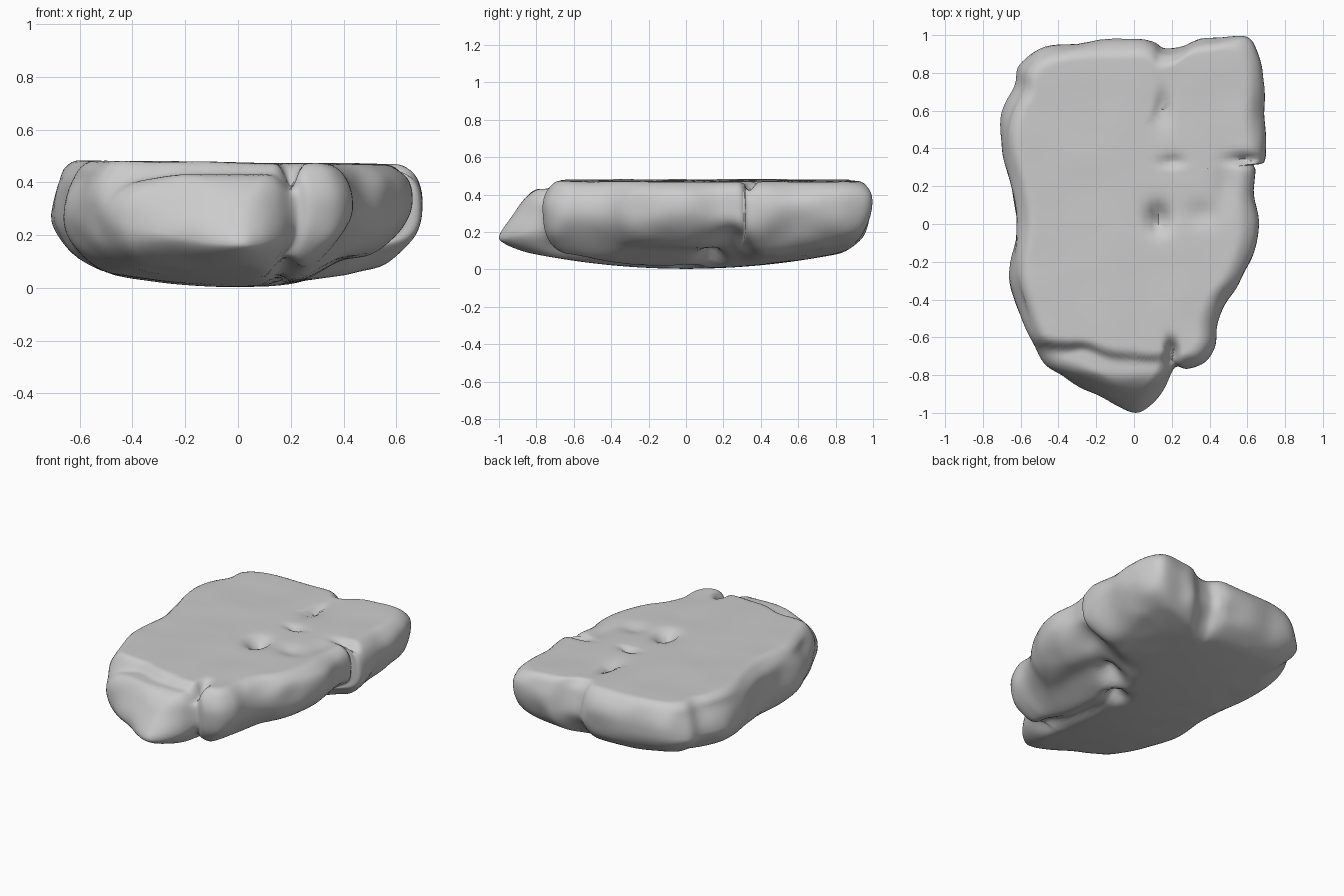
import bpy, bmesh, math
from mathutils import Vector, noise

if "Cube" in bpy.data.objects:
    bpy.data.objects.remove(bpy.data.objects["Cube"])

# Plan outline of the slab, counter-clockwise from the front tip
OUTLINE = [(.01, -1), (.08, -.96), (.16, -.86), (.22, -.76), (.28, -.765), (.38, -.73),
           (.43, -.65), (.44, -.53), (.49, -.4), (.57, -.29), (.63, -.15), (.655, -.02),
           (.64, .15), (.655, .28), (.645, .315), (.70, .33), (.70, .42), (.68, .58),
           (.69, .75), (.67, .9), (.6, .99), (.45, .99), (.35, .98), (.25, .93),
           (.16, .925), (.1, .97), (0, .985), (-.3, .965), (-.5, .92), (-.6, .84),
           (-.62, .73), (-.68, .62), (-.71, .5), (-.7, .36), (-.66, .2), (-.63, 0),
           (-.655, -.2), (-.65, -.32), (-.61, -.46), (-.56, -.6), (-.48, -.74),
           (-.38, -.81), (-.22, -.89), (-.1, -.96)]

# Dents: x, y, radius x, radius y, depth
TOP_DENTS = [(.15, .60, .03, .09, .035), (.2, .33, .05, .03, .03), (.13, .03, .05, .07, .08),
             (.36, .05, .08, .06, .02), (.6, .34, .09, .03, .05), (.2, -.68, .03, .06, .09),
             (.17, .93, .06, .05, .03), (.48, .2, .05, .12, .015)]
BOTTOM_DENTS = [(.18, -.62, .05, .16, .06), (.16, -.28, .04, .22, .03), (.15, 0, .05, .06, .09),
                (.29, .13, .07, .06, .09), (.55, .27, .13, .09, .08), (.17, .95, .06, .08, .04)]


def smooth(a, b, v):
    t = max(0, min(1, (v - a) / (b - a)))
    return t * t * (3 - 2 * t)


def dent(x, y, dents):
    return sum(d * math.exp(-((x - cx) / rx) ** 2 - ((y - cy) / ry) ** 2)
               for cx, cy, rx, ry, d in dents)


def rough(x, y, z, scale):
    return noise.noise(Vector((x, y, z)) * scale)


def resample(points, steps):
    pts = [Vector(p) for p in points]
    out = []
    for i in range(len(pts)):
        a, b, c, d = (pts[(i + k) % len(pts)] for k in (-1, 0, 1, 2))
        for s in range(steps):
            t = s / steps
            out.append(.5 * (2 * b + (c - a) * t + (2 * a - 5 * b + 4 * c - d) * t * t
                             + (3 * b - a - 3 * c + d) * t ** 3))
    return out


def rim_height(x, y):
    nose = (1 - smooth(-1, -.66, y)) * (1 - smooth(.18, .26, x))
    return .275 + .06 * smooth(.2, .6, x) - .11 * nose + .02 * rough(x, y, 1, 3)


def top_height(x, y):
    # Flat top with a broken lower ledge at the front
    edge = -.62 - .06 * smooth(-.3, -.05, x) + .015 * rough(x, y, 4, 6)
    front = (1 - smooth(edge - .06, edge + .01, y)) * (1 - smooth(.17, .23, x))
    ledge = .43 - .21 * smooth(.78, 1.02, -y) - .04 * smooth(.2, .5, -x)
    flat = .475 - .012 * x + .006 * rough(x, y, 2, 4)
    return flat + (ledge - flat) * front - dent(x, y, TOP_DENTS)


def bottom_height(x, y):
    # Shallow hull with an undercut right flank
    hull = .12 * y * y + (.2 * x * x if x < 0 else .25 * max(0, x - .1) ** 2)
    flank = .08 * smooth(.18, .42, x) * smooth(-.85, -.6, y) * (1 - smooth(.15, .4, y))
    bumps = .012 * abs(rough(x, y, 7, 4)) * min(1, abs(x) * 2)
    return .003 + hull + flank + dent(x, y, BOTTOM_DENTS) + bumps


rim = resample(OUTLINE, 5)
spine = [Vector((0, max(-.6, min(.6, p.y)) * .8)) for p in rim]
RINGS = 28
bm = bmesh.new()


def make_ring(k, height, radius):
    t = .97 * (k / RINGS) ** 1.7
    ring = []
    for p, a in zip(rim, spine):
        q = p.lerp(a, t)
        z = rim_height(p.x, p.y)
        if k:
            u = 1 - min(1, (q - p).length / radius)
            z += (height(q.x, q.y) - z) * math.sqrt(1 - u * u)
        ring.append(bm.verts.new((q.x, q.y, z)))
    return ring


def join(lower, upper):
    n = len(lower)
    for i in range(n):
        j = (i + 1) % n
        bm.faces.new((lower[i], lower[j], upper[j], upper[i]))


# Upper and lower shells grow inward from a shared rim
edge_ring = make_ring(0, None, 1)
for height, radius in ((top_height, .11), (bottom_height, .18)):
    prev = edge_ring
    for k in range(1, RINGS + 1):
        ring = make_ring(k, height, radius)
        join(prev, ring)
        prev = ring
    bm.faces.new(prev)

# Uneven side walls, pushed in and out along the plan direction
for v in bm.verts:
    x, y, z = v.co
    side = smooth(.08, .2, z) * (1 - smooth(.41, .46, z)) * smooth(.35, .55, max(abs(x), abs(y) * .75))
    v.co += Vector((x, y * .5, 0)).normalized() * .022 * rough(x, y, z * 1.2, 5) * side
bmesh.ops.triangulate(bm, faces=[f for f in bm.faces if len(f.verts) > 4])
bmesh.ops.recalc_face_normals(bm, faces=bm.faces)

mesh = bpy.data.meshes.new("rock_slab")
bm.to_mesh(mesh)
bm.free()
rock = bpy.data.objects.new("rock_slab", mesh)
bpy.context.collection.objects.link(rock)

stone = bpy.data.materials.new("stone_grey")
stone.diffuse_color = (.6, .6, .6, 1)
stone.use_nodes = True
stone.node_tree.nodes["Principled BSDF"].inputs["Base Color"].default_value = stone.diffuse_color
mesh.materials.append(stone)

bpy.context.view_layer.objects.active = rock
rock.select_set(True)
bpy.ops.object.shade_smooth_by_angle(angle=math.radians(50))
